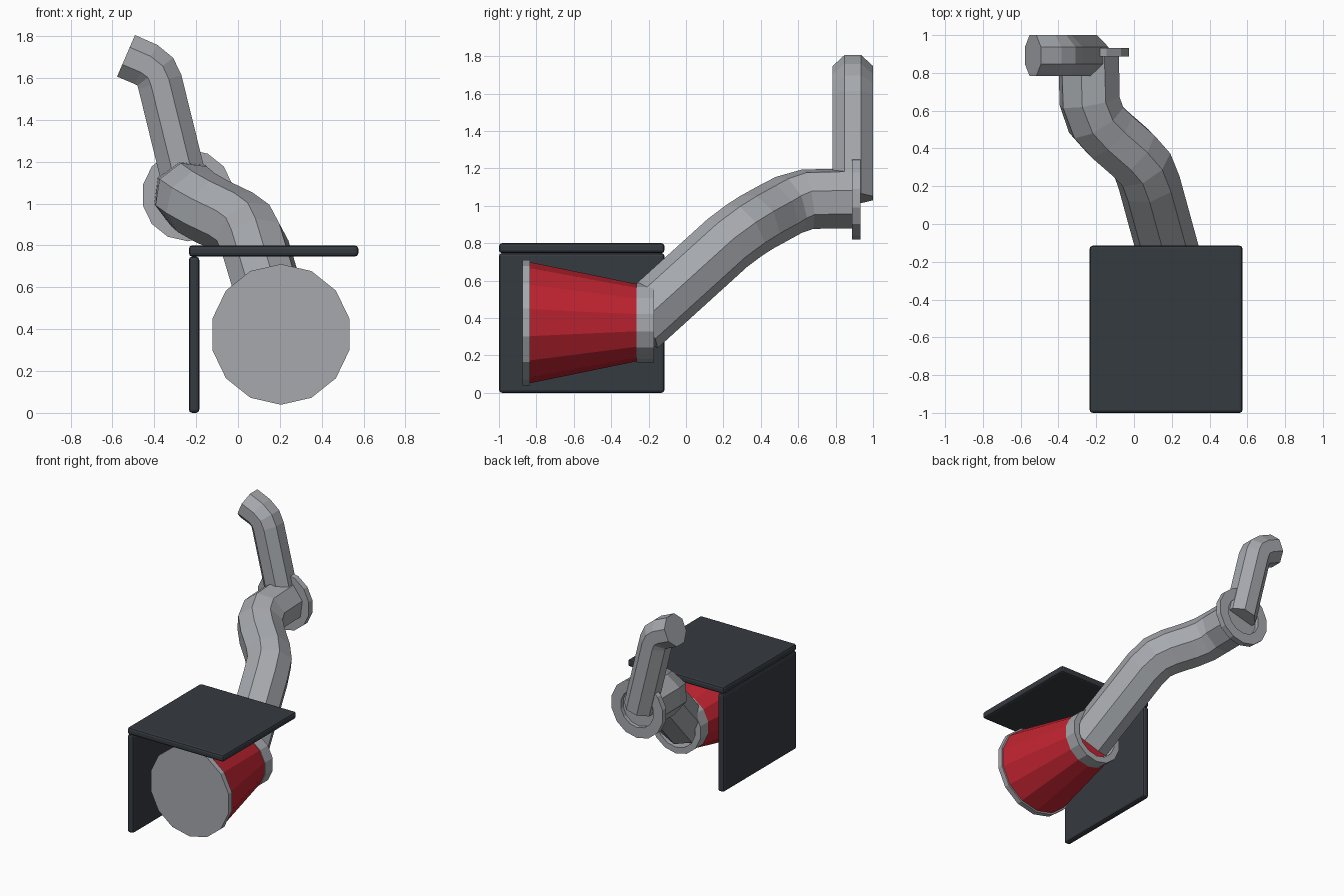
import bpy, bmesh, math
from mathutils import Vector

if "Cube" in bpy.data.objects:
    bpy.data.objects.remove(bpy.data.objects["Cube"])


def material(name, rgb):
    m = bpy.data.materials.new(name)
    m.diffuse_color = (*rgb, 1)
    m.use_nodes = True
    m.node_tree.nodes["Principled BSDF"].inputs["Base Color"].default_value = m.diffuse_color
    return m


GREY = material("metal grey", (0.38, 0.395, 0.42))
RED = material("red", (0.52, 0.017, 0.03))
DARK = material("dark slate", (0.036, 0.043, 0.052))


def finish(bm, name, mat):
    bmesh.ops.recalc_face_normals(bm, faces=bm.faces)
    me = bpy.data.meshes.new(name)
    bm.to_mesh(me)
    bm.free()
    me.materials.append(mat)
    ob = bpy.data.objects.new(name, me)
    bpy.context.collection.objects.link(ob)
    return ob


def plate(name, lo, hi, mat):
    bm = bmesh.new()
    bmesh.ops.create_cube(bm, size=1)
    for v in bm.verts:
        v.co = [(a + b) / 2 + c * (b - a) for a, b, c in zip(lo, hi, v.co)]
    bmesh.ops.bevel(bm, geom=bm.edges[:], offset=0.016, segments=2,
                    profile=0.5, affect='EDGES')
    return finish(bm, name, mat)


def skin(bm, rings, closed):
    """Bridge successive vertex rings; cap the ends or join last to first."""
    pairs = list(zip(rings, rings[1:]))
    if closed:
        pairs.append((rings[-1], rings[0]))
    for a, b in pairs:
        n = len(a)
        for i in range(n):
            j = (i + 1) % n
            bm.faces.new((a[i], a[j], b[j], b[i]))
    if not closed:
        bm.faces.new(rings[0])
        bm.faces.new(rings[-1])


def lathe(name, cx, cz, profile, sides, mat, closed=False):
    """Turn (y, radius) points about an axis parallel to y."""
    bm = bmesh.new()
    rings = []
    for y, r in profile:
        rings.append([bm.verts.new((cx + r * math.sin(2 * math.pi * i / sides), y,
                                    cz + r * math.cos(2 * math.pi * i / sides)))
                      for i in range(sides)])
    skin(bm, rings, closed)
    return finish(bm, name, mat)


def pipe(name, path, radius, up, turn, mat, sides=8):
    """Sweep a polygon along a path with mitred bends."""
    pts = [Vector(p) for p in path]
    bm = bmesh.new()
    rings, u = [], Vector(up)
    for k, p in enumerate(pts):
        din = (p - pts[k - 1]).normalized() if k else None
        dout = (pts[k + 1] - p).normalized() if k + 1 < len(pts) else None
        t = ((din or dout) + (dout or din)).normalized()
        u = (u - u.dot(t) * t).normalized()
        w = t.cross(u)
        ring = []
        for i in range(sides):
            a = math.radians(turn) + 2 * math.pi * i / sides
            ring.append(bm.verts.new(p + radius * (math.cos(a) * u + math.sin(a) * w)))
        rings.append(ring)
    skin(bm, rings, False)
    return finish(bm, name, mat)


# Dark guard plates
plate("top_plate", (-0.235, -1.0, 0.747), (0.575, -0.115, 0.80), DARK)
plate("side_plate", (-0.235, -1.0, 0.0), (-0.185, -0.115, 0.747), DARK)

# Red tapered body with its front disc and open rear collar
CX, CZ = 0.205, 0.375
lathe("front_disc", CX, CZ, [(-0.875, 0.336), (-0.835, 0.336)], 14, GREY)
lathe("tapered_body", CX, CZ, [(-0.84, 0.325), (-0.255, 0.205)], 14, RED)
lathe("rear_collar", CX, CZ, [(-0.265, 0.212), (-0.17, 0.212),
                              (-0.17, 0.165), (-0.265, 0.165)], 14, GREY, True)

# Long bent pipe, swept from its upper end down into the collar
pipe("main_pipe", [(-0.24, 0.90, 1.04), (-0.235, 0.65, 1.035), (-0.20, 0.55, 1.005),
                   (-0.13, 0.475, 0.965), (-0.015, 0.375, 0.91), (0.045, 0.31, 0.868),
                   (0.08, 0.22, 0.80), (0.212, -0.262, 0.363)],
     0.166, (0, 0, 1), 15, GREY)

# Flange ring at the end of the pipe
lathe("flange_ring", -0.24, 1.04, [(0.888, 0.22), (0.932, 0.22),
                                   (0.932, 0.14), (0.888, 0.14)], 14, GREY, True)

# Upright outlet pipe
pipe("outlet_pipe", [(-0.24, 0.892, 1.04), (-0.373, 0.892, 1.58), (-0.395, 0.892, 1.63),
                     (-0.44, 0.892, 1.665), (-0.535, 0.892, 1.706)],
     0.117, (0, 1, 0), 22.5, GREY)
